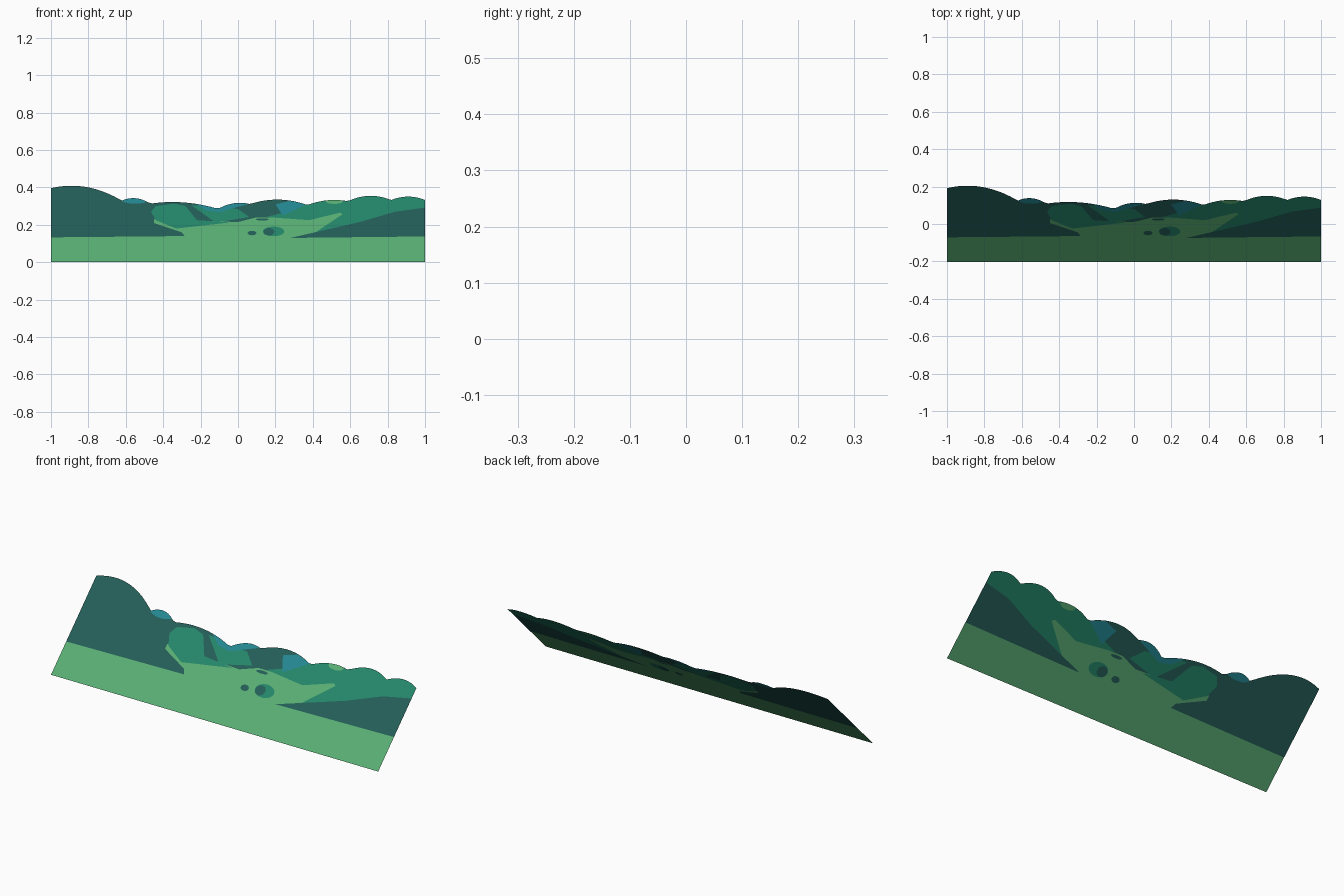
import bpy, math
from mathutils import Vector
from mathutils.geometry import delaunay_2d_cdt

if "Cube" in bpy.data.objects:
    bpy.data.objects.remove(bpy.data.objects["Cube"])


def material(name, *rgb):
    lin = [((c / 255 + 0.055) / 1.055) ** 2.4 for c in rgb]
    mat = bpy.data.materials.new(name)
    mat.diffuse_color = (*lin, 1)
    mat.use_nodes = True
    mat.node_tree.nodes["Principled BSDF"].inputs["Base Color"].default_value = mat.diffuse_color
    return mat


light = material("light_green", 89, 174, 115)
mid = material("mid_green", 36, 135, 106)
dark = material("dark_teal", 36, 94, 88)
blue = material("lake_blue", 36, 135, 146)


def ellipse(cx, cz, rx, rz, n=16):
    turns = [2 * math.pi * i / n for i in range(n)]
    return [(cx + rx * math.cos(a), cz + rz * math.sin(a)) for a in turns]


def inside(p, poly):
    hit = False
    for (x1, z1), (x2, z2) in zip(poly, poly[1:] + poly[:1]):
        if (z1 > p[1]) != (z2 > p[1]) and p[0] < x1 + (p[1] - z1) * (x2 - x1) / (z2 - z1):
            hit = not hit
    return hit


# Skyline: the highest of eight rounded hills (centre, height, steepness)
hills = [(-.89, .409, 1.1), (-.56, .343, 3.6), (-.35, .322, .62), (.01, .318, 2.4),
         (.21, .335, 1.13), (.515, .333, 1.3), (.71, .355, 1.9), (.91, .351, 2.2)]


def skyline(x):
    return max(h - k * (x - c) ** 2 for c, h, k in hills)


STEPS = 100
xs = [2 * i / STEPS - 1 for i in range(STEPS + 1)]
sheet = [(x, skyline(x)) for x in xs] + [(1, 0), (-1, 0)]

# Land patches in x and height; later ones cover earlier ones, the skyline clips all
patches = []


def patch(name, mat, outline):
    patches.append((name, mat, outline))


patch("meadow", light, sheet)
patch("left_hill", dark, [(-1, .133), (-.285, .14), (-.3, .16), (-.45, .21), (-.45, .5), (-1, .5)])
patch("centre_ridge", dark, [(-.45, .23), (0, .215), (.1, .24), (.36, .24), (.38, .5), (-.45, .5)])
patch("left_slope", mid, [(-.465, .27), (-.44, .225), (-.33, .18), (-.04, .213),
                          (-.22, .225), (-.28, .3), (-.34, .313), (-.44, .3)])
patch("middle_slope", mid, [(-.25, .305), (0, .285), (.06, .242), (-.12, .212), (-.2, .27)])
patch("right_slope", mid, [(.37, .5), (1, .5), (1, .28), (.4, .15), (.56, .257),
                           (.545, .265), (.38, .225), (.15, .242), (.3, .28)])
patch("right_hill", dark, [(1, .292), (.84, .27), (.65, .215), (.28, .13), (1, .138)])
patch("left_peak", blue, ellipse(-.55, .335, .075, .022))
patch("middle_peak", blue, [(-.26, .33), (-.17, .277), (-.1, .268), (.05, .31), (0, .4)])
patch("centre_peak", blue, [(.2, .31), (.24, .25), (.365, .308), (.28, .328)])
patch("far_field", light, ellipse(.515, .325, .045, .013))
patch("small_bush", dark, ellipse(.075, .156, .024, .012))
patch("far_bush", dark, ellipse(.13, .229, .035, .006))
patch("big_bush", mid, ellipse(.19, .165, .058, .026))
patch("bush_core", dark, ellipse(.165, .163, .03, .02))

# Cut the sheet along every patch outline
verts, edges = [], []
for _, _, poly in patches:
    k, n = len(verts), len(poly)
    verts += [Vector(p) for p in poly]
    edges += [(k + i, k + (i + 1) % n) for i in range(n)]
pts, _, tris, *_ = delaunay_2d_cdt(verts, edges, [], 0, 1e-5)

# Give each triangle to the topmost patch that holds it
owned = {name: [] for name, _, _ in patches}
for t in tris:
    c = sum((pts[i] for i in t), Vector((0, 0))) / len(t)
    if inside(c, sheet):
        owners = [name for name, _, poly in patches if inside(c, poly)]
        owned[owners[-1]].append(t)

# Build each patch on the sheet that leans back at 45 degrees
top = max(z for _, z in sheet)
for name, mat, _ in patches:
    faces = owned[name]
    used = sorted({i for f in faces for i in f})
    index = {v: i for i, v in enumerate(used)}
    mesh = bpy.data.meshes.new(name)
    mesh.from_pydata([(pts[i].x, pts[i].y - top / 2, pts[i].y) for i in used], [],
                     [[index[i] for i in f] for f in faces])
    mesh.materials.append(mat)
    bpy.context.collection.objects.link(bpy.data.objects.new(name, mesh))
